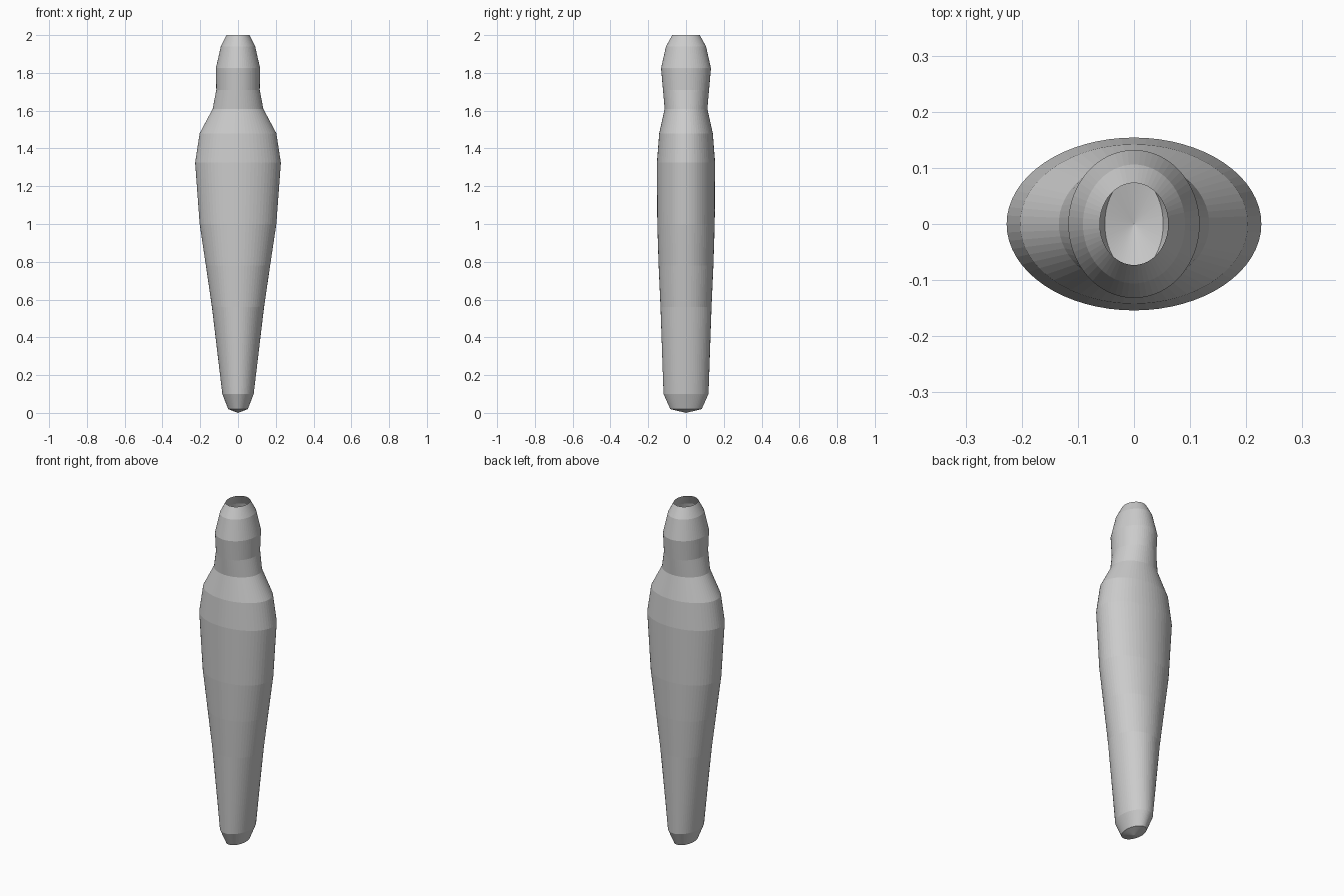
import bpy, bmesh
from math import cos, sin, tau

if "Cube" in bpy.data.objects:
    bpy.data.objects.remove(bpy.data.objects["Cube"])

SEGMENTS = 64

# Elliptical sections from bottom to open top: height, x radius, y radius
SECTIONS = [
    (0.02, 0.052, 0.083), (0.10, 0.083, 0.119), (0.56, 0.138, 0.135),
    (0.78, 0.170, 0.145), (1.00, 0.203, 0.152), (1.325, 0.227, 0.154),
    (1.48, 0.203, 0.142), (1.61, 0.134, 0.113), (1.71, 0.115, 0.122),
    (1.825, 0.117, 0.132), (1.94, 0.091, 0.106), (2.00, 0.061, 0.073),
]


def ring(bm, z, rx, ry):
    return [bm.verts.new((rx * cos(tau * i / SEGMENTS), ry * sin(tau * i / SEGMENTS), z))
            for i in range(SEGMENTS)]


bm = bmesh.new()
rings = [ring(bm, *s) for s in SECTIONS]

# Lofted wall
for low, high in zip(rings, rings[1:]):
    for i in range(SEGMENTS):
        j = (i + 1) % SEGMENTS
        bm.faces.new((low[i], low[j], high[j], high[i]))

# Shallow pointed bottom; the top stays open
tip = bm.verts.new((0, 0, 0))
for i in range(SEGMENTS):
    bm.faces.new((tip, rings[0][(i + 1) % SEGMENTS], rings[0][i]))

mesh = bpy.data.meshes.new("body_shell")
bm.to_mesh(mesh)
bm.free()
bpy.context.collection.objects.link(bpy.data.objects.new("body_shell", mesh))
